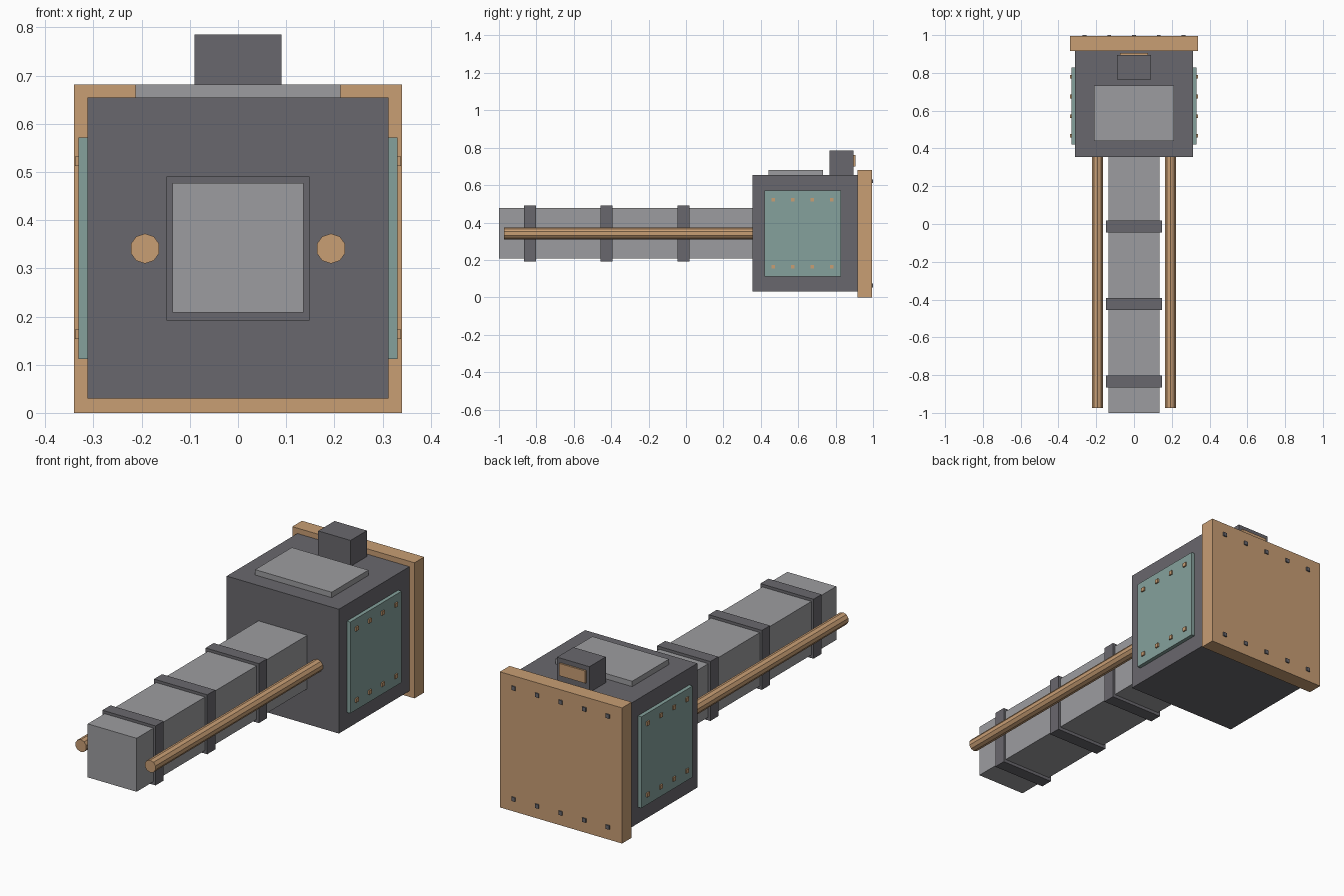
import bpy, bmesh, math
from mathutils import Matrix

if "Cube" in bpy.data.objects:
    bpy.data.objects.remove(bpy.data.objects["Cube"])


def material(name, rgb):
    m = bpy.data.materials.new(name)
    m.diffuse_color = (*rgb, 1)
    m.use_nodes = True
    m.node_tree.nodes["Principled BSDF"].inputs["Base Color"].default_value = m.diffuse_color
    return m


DARK = material("dark grey", (0.141, 0.137, 0.153))
LIGHT = material("light grey", (0.335, 0.335, 0.350))
TAN = material("copper tan", (0.578, 0.342, 0.175))
TEAL = material("dull teal", (0.235, 0.356, 0.332))


def finish(name, bm, mat):
    mesh = bpy.data.meshes.new(name)
    bm.to_mesh(mesh)
    bm.free()
    mesh.materials.append(mat)
    obj = bpy.data.objects.new(name, mesh)
    bpy.context.collection.objects.link(obj)
    return obj


def add_box(bm, x, y, z):
    """Box from (min, max) ranges on each axis."""
    size = [r[1] - r[0] for r in (x, y, z)]
    mid = [(r[0] + r[1]) / 2 for r in (x, y, z)]
    bmesh.ops.create_cube(bm, size=1, matrix=Matrix.Translation(mid) @ Matrix.Diagonal((*size, 1)))


def box(name, mat, x, y, z):
    bm = bmesh.new()
    add_box(bm, x, y, z)
    return finish(name, bm, mat)


# Main housing with its back plate and lid
box("housing", DARK, (-0.312, 0.312), (0.356, 0.917), (0.03, 0.655))
box("back_plate", TAN, (-0.34, 0.34), (0.917, 0.994), (0, 0.682))
box("top_plate", LIGHT, (-0.213, 0.213), (0.44, 0.732), (0.655, 0.682))

# Sight box on the roof with a lens facing back
box("sight_box", DARK, (-0.09, 0.09), (0.766, 0.896), (0.655, 0.785))
box("sight_lens", TAN, (-0.073, 0.073), (0.896, 0.905), (0.70, 0.762))

# Square barrel and its bands
box("barrel", LIGHT, (-0.136, 0.136), (-1, 0.36), (0.208, 0.477))
for i in range(3):
    y = -0.834 + 0.41 * i
    box(f"barrel_band_{i + 1}", DARK, (-0.148, 0.148), (y - 0.032, y + 0.032), (0.192, 0.491))

# Mirrored rods, side plates and side bolts
for side, s in (("left", -1), ("right", 1)):
    bm = bmesh.new()
    bmesh.ops.create_cone(
        bm, cap_ends=True, segments=10, radius1=0.031, radius2=0.031, depth=1.333,
        matrix=Matrix.Translation((s * 0.193, -0.3065, 0.341))
        @ Matrix.Rotation(math.pi / 2, 4, 'X'))
    # put a corner of the ten-sided section on the outer side
    finish(f"{side}_rod", bm, TAN)

    box(f"{side}_side_plate", TEAL, sorted((s * 0.312, s * 0.331)), (0.42, 0.828), (0.112, 0.571))

    bm = bmesh.new()
    for z in (0.163, 0.522):
        for i in range(4):
            y = 0.467 + 0.104 * i
            add_box(bm, sorted((s * 0.325, s * 0.338)), (y - 0.01, y + 0.01), (z - 0.01, z + 0.01))
    finish(f"{side}_side_bolts", bm, TAN)

# Bolts along the top and bottom of the back plate
bm = bmesh.new()
for z in (0.063, 0.621):
    for i in range(-2, 3):
        x = 0.131 * i
        add_box(bm, (x - 0.01, x + 0.01), (0.98, 1.0), (z - 0.01, z + 0.01))
finish("back_bolts", bm, DARK)
